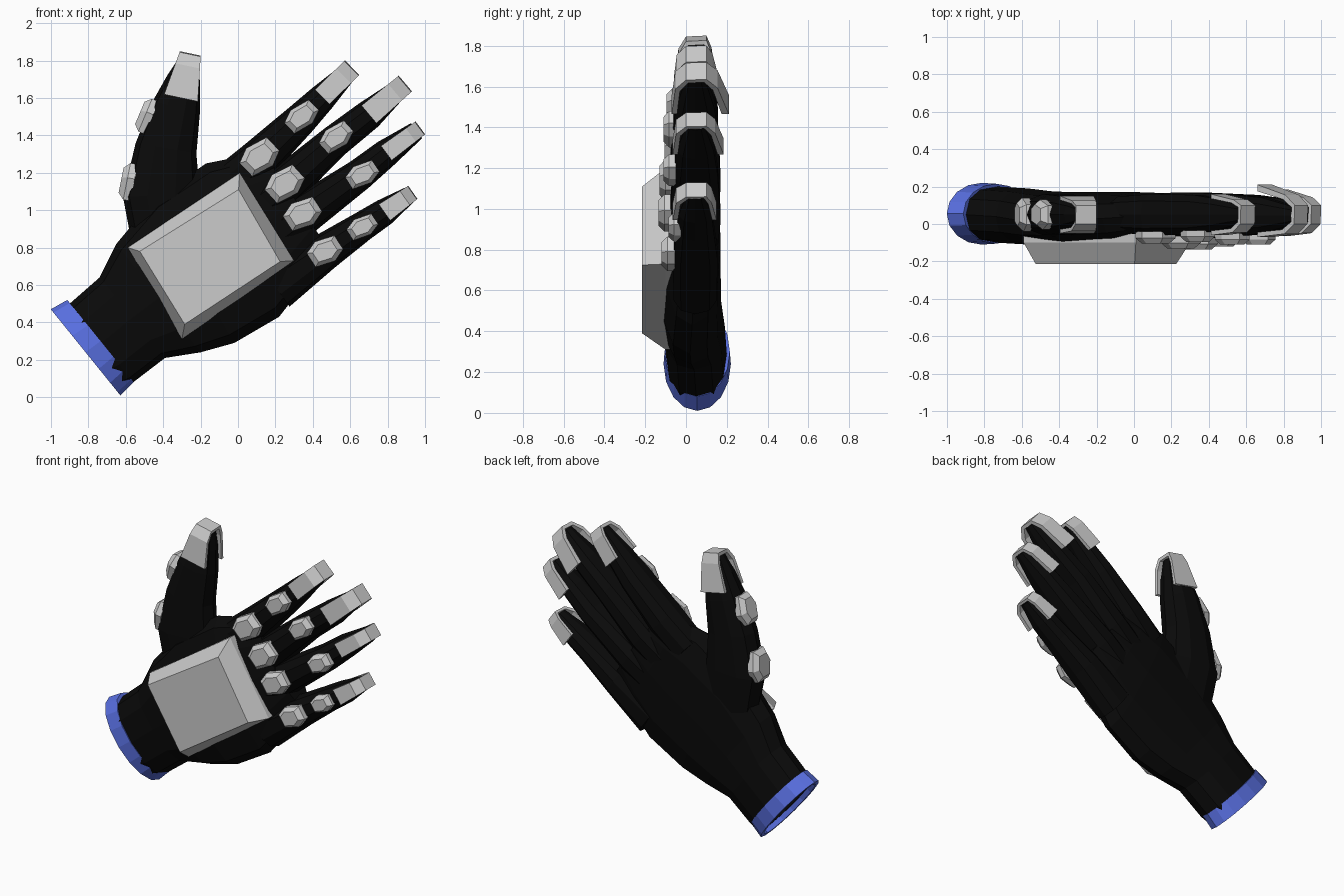
import bpy, bmesh, math
from mathutils import Vector

if "Cube" in bpy.data.objects:
    bpy.data.objects.remove(bpy.data.objects["Cube"])

def material(name, col):
    m = bpy.data.materials.new(name)
    m.diffuse_color = (*col, 1)
    m.use_nodes = True
    m.node_tree.nodes["Principled BSDF"].inputs["Base Color"].default_value = m.diffuse_color
    return m

BLACK = material("black_fabric", (0.003, 0.003, 0.003))
BLUE = material("blue_trim", (0.1, 0.16, 0.75))

def skin(name, rings, mat=None, closed=False):
    """Bridge equal-sized rings of points; cap the ends unless closed."""
    bm = bmesh.new()
    vs = [[bm.verts.new(p) for p in r] for r in rings]
    n = len(vs[0])
    for i in range(len(vs) if closed else len(vs) - 1):
        a, b = vs[i], vs[(i + 1) % len(vs)]
        for k in range(n):
            bm.faces.new((a[k], a[(k + 1) % n], b[(k + 1) % n], b[k]))
    if not closed:
        bm.faces.new(vs[0])
        bm.faces.new(vs[-1])
    bmesh.ops.recalc_face_normals(bm, faces=bm.faces)
    me = bpy.data.meshes.new(name)
    bm.to_mesh(me)
    bm.free()
    ob = bpy.data.objects.new(name, me)
    bpy.context.collection.objects.link(ob)
    if mat:
        me.materials.append(mat)
    return ob

def oval(cx, cz, side, half, yc, ht, n=12, power=0.85):
    """Rounded section across the hand: side is the in-plane width direction."""
    pts = []
    for k in range(n):
        t = 2 * math.pi * k / n
        c, s = math.cos(t), math.sin(t)
        c = math.copysign(abs(c) ** power, c) * half
        s = math.copysign(abs(s) ** power, s) * ht
        pts.append(Vector((cx + side.x * c, yc + s, cz + side.z * c)))
    return pts

def perp(d):
    return Vector((-d.z, 0, d.x)).normalized()

def digit(name, pts, yc):
    """Finger loft through (x, z, half width, half thickness)."""
    P = [Vector((p[0], 0, p[1])) for p in pts]
    rings = []
    for i, p in enumerate(pts):
        d = P[min(i + 1, len(P) - 1)] - P[max(i - 1, 0)]
        rings.append(oval(p[0], p[1], perp(d), p[2], yc, p[3], 10))
    return skin(name, rings, BLACK)

def tip_band(name, base, tip, w0, w1, y0, y1):
    """U-shaped band running up the front, over the tip and down the back."""
    a, b = Vector((base[0], 0, base[1])), Vector((tip[0], 0, tip[1]))
    s, yc = perp(b - a), 0.05
    prof = [(0, y0), (0.72, y0 * 0.75), (0.98, 0.0), (1, 0.1), (0.75, 0.1 + (y1 - 0.1) * 0.5), (0, y1)]
    rings = []
    for t, y in prof:
        w = w0 + (w1 - w0) * t
        o = a.lerp(b, t) + Vector((0, y, 0))
        i = a.lerp(b, t * 0.91) + Vector((0, yc + (y - yc) * 0.78, 0))
        rings.append([o + s * w, o - s * w, i - s * w, i + s * w])
    skin(name, rings)

def plate(name, c, along, normal, length, width, height):
    """Small six-sided armour plate with bevelled sides; c is the top centre."""
    c, u, n = Vector(c), Vector(along).normalized(), Vector(normal).normalized()
    v = n.cross(u)
    shape = [(-.5, -.3), (.1, -.5), (.5, -.3), (.5, .3), (-.1, .5), (-.5, .3)]
    skin(name, [[c + u * x * length * k + v * y * width * k - n * d for x, y in shape]
                for d, k in ((height, 1), (height * .45, 1), (0, .68))])

# Palm and wrist, with a recess inside the cuff opening
U, V = Vector((.78, 0, .63)), Vector((-.63, 0, .78))
rings = [oval(-.66, .365, V, .22, .05, .12), oval(-.79, .26, V, .24, .055, .13),
         oval(-.79, .26, V, .265, .055, .15)]
for lx, lz, rx, rz, yc, ht in [
        (-.90, .50, -.56, .08, .05, .15), (-.74, .64, -.39, .21, .04, .15),
        (-.65, .82, -.20, .24, .025, .148), (-.45, 1.06, -.02, .29, .02, .15),
        (-.17, 1.25, .22, .43, .03, .14), (-.02, 1.28, .36, .61, .04, .125),
        (.14, 1.30, .48, .80, .045, .095)]:
    d = Vector((lx - rx, 0, lz - rz))
    rings.append(oval((lx + rx) / 2, (lz + rz) / 2, d.normalized(), d.length / 2, yc, ht))
glove = skin("glove_body", rings, BLACK)

# Digits, merged into the glove
digits = [
    digit("thumb", [(-.36, .80, .2, .1), (-.41, 1.08, .205, .115), (-.385, 1.33, .165, .11),
                    (-.33, 1.55, .13, .1), (-.29, 1.70, .09, .075), (-.262, 1.81, .05, .045)], .05),
    digit("index_finger", [(-.06, 1.12, .12, .1), (.11, 1.27, .11, .115), (.34, 1.49, .088, .11),
                           (.45, 1.60, .075, .09), (.595, 1.745, .05, .045)], .05),
    digit("middle_finger", [(.02, .95, .12, .11), (.25, 1.13, .11, .13), (.52, 1.37, .088, .12),
                            (.70, 1.51, .08, .1), (.875, 1.66, .05, .045)], .045),
    digit("ring_finger", [(.10, .80, .12, .11), (.34, .97, .11, .13), (.65, 1.19, .085, .115),
                          (.793, 1.305, .075, .095), (.955, 1.425, .05, .045)], .045),
    digit("little_finger", [(.20, .59, .13, .11), (.46, .775, .1, .115), (.66, .91, .08, .095),
                            (.783, .99, .072, .085), (.915, 1.082, .045, .045)], .045)]
bpy.context.view_layer.objects.active = glove
for d in digits:
    m = glove.modifiers.new("merge", 'BOOLEAN')
    m.operation, m.solver, m.object = 'UNION', 'EXACT', d
    bpy.ops.object.modifier_apply(modifier=m.name)
    bpy.data.objects.remove(d)

# Blue cuff ring
skin("cuff_ring", [oval(x, z, V, h, .055, t, 16, 1) for x, z, h, t in (
    (-.815, .24, .295, .165), (-.735, .30, .282, .16),
    (-.735, .30, .25, .135), (-.815, .24, .265, .14))], BLUE, closed=True)

# Bands over the digit tips
for name, base, tip, w0, w1, y0, y1 in [
        ("thumb", (-.305, 1.60), (-.255, 1.838), .092, .057, -.05, .15),
        ("index", (.45, 1.605), (.61, 1.762), .055, .055, -.06, .16),
        ("middle", (.70, 1.512), (.895, 1.677), .062, .055, -.07, .21),
        ("ring", (.793, 1.305), (.975, 1.44), .048, .043, -.065, .185),
        ("little", (.783, .988), (.935, 1.095), .053, .043, -.065, .15)]:
    tip_band(name + "_tip_band", base, tip, w0, w1, y0, y1)

# Knuckle and mid-finger plates
for name, k, ky, m, my, size in [
        ("index", (.115, 1.285), -.105, (.34, 1.50), -.095, 1),
        ("middle", (.25, 1.14), -.13, (.525, 1.39), -.11, 1),
        ("ring", (.345, .98), -.135, (.665, 1.19), -.11, .95),
        ("little", (.465, .78), -.12, (.665, .91), -.085, .88)]:
    u = (m[0] - k[0], 0, m[1] - k[1])
    plate(name + "_knuckle_plate", (k[0], ky, k[1]), u, (0, -1, 0), .2 * size, .165 * size, .065)
    plate(name + "_middle_plate", (m[0], my, m[1]), u, (0, -1, 0), .18 * size, .13 * size, .06)

# Plates along the outer side of the thumb
plate("thumb_lower_plate", (-.625, .05, 1.16), (.2, 0, 1), (-1, 0, .2), .2, .18, .07)
plate("thumb_upper_plate", (-.525, .05, 1.52), (.42, 0, 1), (-1, 0, .42), .19, .16, .07)

# Large bevelled plate on the back of the hand
low = [(-.59, .80), (.01, 1.20), (.30, .73), (-.30, .31)]
high = [(-.525, .78), (.003, 1.11), (.225, .725), (-.285, .39)]
skin("back_plate", [[(x, y, z) for x, z in q] for q, y in ((low, -.04), (low, -.10), (high, -.215))])
